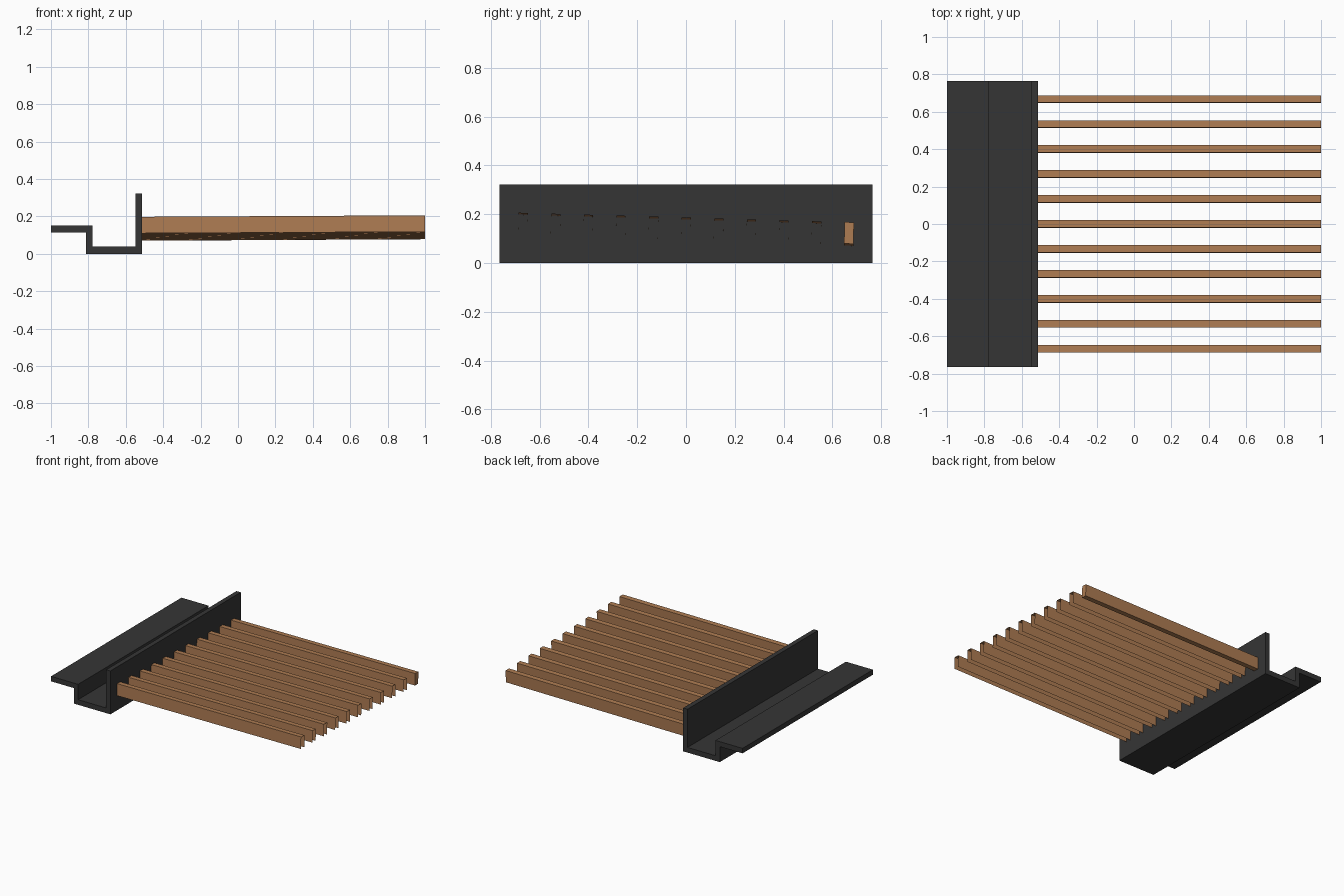
import bpy, bmesh, math
from mathutils import Matrix, Vector

if "Cube" in bpy.data.objects:
    bpy.data.objects.remove(bpy.data.objects["Cube"])


def material(name, rgb):
    m = bpy.data.materials.new(name)
    m.diffuse_color = (*rgb, 1)
    m.use_nodes = True
    m.node_tree.nodes["Principled BSDF"].inputs["Base Color"].default_value = m.diffuse_color
    return m


DARK = material("dark grey metal", (0.036, 0.036, 0.036))
WOOD = material("warm brown wood", (0.42, 0.2, 0.085))


def finish(name, bm, mat):
    mesh = bpy.data.meshes.new(name)
    bm.to_mesh(mesh)
    bm.free()
    mesh.materials.append(mat)
    ob = bpy.data.objects.new(name, mesh)
    bpy.context.collection.objects.link(ob)
    return ob


# Gutter: one folded profile (x, z) extruded along y
HALF = 0.765
profile = [(-1, 0.115), (-0.813, 0.115), (-0.813, 0), (-0.513, 0),
           (-0.513, 0.322), (-0.548, 0.322), (-0.548, 0.038),
           (-0.778, 0.038), (-0.778, 0.152), (-1, 0.152)]
bm = bmesh.new()
face = bm.faces.new([bm.verts.new((x, -HALF, z)) for x, z in profile])
ext = bmesh.ops.extrude_face_region(bm, geom=[face])
bmesh.ops.translate(bm, vec=(0, 2 * HALF, 0),
                    verts=[v for v in ext["geom"] if isinstance(v, bmesh.types.BMVert)])
bmesh.ops.recalc_face_normals(bm, faces=bm.faces)
finish("gutter_channel", bm, DARK)

# Slats: rise slightly along +x and step down towards +y.
# All but the last are thin shells open underneath and at the ends.
COUNT, X0, X1 = 11, -0.513, 1.0
WIDTH, HEIGHT, RISE, DROP = 0.038, 0.088, 0.008, 0.029
for i in range(COUNT):
    y = -0.668 + i * 0.1336
    bm = bmesh.new()
    bmesh.ops.create_cube(bm, size=1)
    bmesh.ops.recalc_face_normals(bm, faces=bm.faces)
    if i < COUNT - 1:
        hidden = [f for f in bm.faces if abs(f.normal.x) > 0.9 or f.normal.z < -0.9]
        bmesh.ops.delete(bm, geom=hidden, context='FACES')
    bmesh.ops.scale(bm, vec=(X1 - X0, WIDTH, HEIGHT), verts=bm.verts)
    bmesh.ops.rotate(bm, cent=(0, 0, 0), verts=bm.verts,
                     matrix=Matrix.Rotation(-math.atan(DROP), 3, 'X'))
    for v in bm.verts:
        v.co.z += RISE * v.co.x / (X1 - X0)
    bmesh.ops.translate(bm, verts=bm.verts,
                        vec=Vector(((X0 + X1) / 2, y, 0.138 - DROP * y)))
    finish(f"slat_{i + 1:02d}", bm, WOOD)
